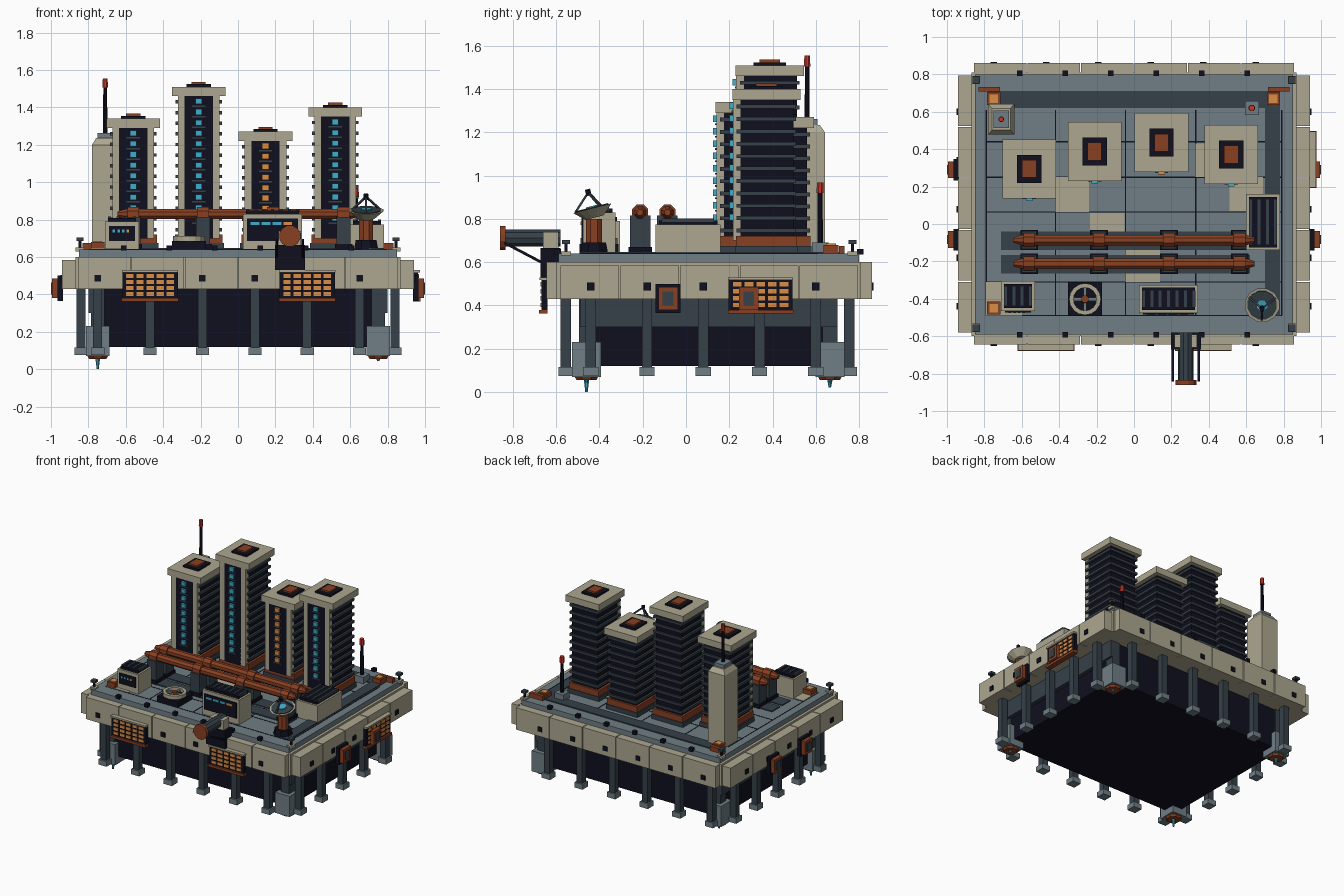
import bpy, bmesh, math
from mathutils import Vector, Matrix

if "Cube" in bpy.data.objects:
    bpy.data.objects.remove(bpy.data.objects["Cube"])


def material(name, rgb):
    m = bpy.data.materials.new(name)
    m.diffuse_color = (*rgb, 1)
    m.use_nodes = True
    m.node_tree.nodes["Principled BSDF"].inputs["Base Color"].default_value = m.diffuse_color
    return m


BEIGE = material("beige_plating", (0.42, 0.39, 0.28))
SLATE = material("slate_blue", (0.16, 0.21, 0.235))
STEEL = material("dark_steel", (0.036, 0.052, 0.066))
DARK = material("near_black_navy", (0.005, 0.005, 0.014))
RUST = material("rust", (0.25, 0.05, 0.016))
CYAN = material("cyan_glow", (0.05, 0.42, 0.60))
ORANGE = material("orange_glow", (0.70, 0.27, 0.06))
RED = material("red_beacon", (0.58, 0.035, 0.025))


def finish(name, mat, bm):
    me = bpy.data.meshes.new(name)
    bm.to_mesh(me)
    bm.free()
    me.materials.append(mat)
    ob = bpy.data.objects.new(name, me)
    bpy.context.collection.objects.link(ob)
    return ob


def boxes(name, mat, items):
    """One object from boxes given as x0, x1, y0, y1, z0, z1."""
    bm = bmesh.new()
    for x0, x1, y0, y1, z0, z1 in items:
        m = Matrix.Translation(((x0 + x1) / 2, (y0 + y1) / 2, (z0 + z1) / 2))
        m = m @ Matrix.Diagonal((x1 - x0, y1 - y0, z1 - z0, 1))
        bmesh.ops.create_cube(bm, size=1, matrix=m)
    return finish(name, mat, bm)


def box(x, y, z0, z1, w, d):
    return (x - w / 2, x + w / 2, y - d / 2, y + d / 2, z0, z1)


def rods(name, mat, items, n=8):
    """One object from cones or cylinders given as start, end, radius, end radius."""
    bm = bmesh.new()
    for a, b, r0, r1 in items:
        a, b = Vector(a), Vector(b)
        rot = (b - a).to_track_quat('Z', 'Y').to_matrix().to_4x4()
        m = Matrix.Translation((a + b) / 2) @ rot @ Matrix.Rotation(math.pi / n, 4, 'Z')
        bmesh.ops.create_cone(bm, cap_ends=True, segments=n, radius1=r0, radius2=r1,
                              depth=(b - a).length, matrix=m)
    return finish(name, mat, bm)


CY = 0.108                                   # middle of the deck in y
XS = [-0.75 + 0.28 * i for i in range(6)]    # bays along the front and back
YS = [-0.44 + 0.26 * i for i in range(5)]    # bays along the sides

# Hull and deck
boxes("hull", DARK, [(-0.77, 0.77, -0.48, 0.69, 0.12, 0.45)])
boxes("hull_side_band", STEEL, [(s * 0.775 - 0.025, s * 0.775 + 0.025, -0.49, 0.70, 0.30, 0.44) for s in (-1, 1)])
boxes("rim_core", BEIGE, [(-0.87, 0.87, -0.60, 0.81, 0.43, 0.60)])
boxes("deck", SLATE, [(-0.85, 0.85, -0.59, 0.80, 0.60, 0.64)])

# Skirt panels around the rim, with square ports
front, sides, ports = [], [], []
for i in range(6):
    x = -0.715 + 0.286 * i
    for y0, y1 in ((-0.645, -0.59), (0.80, 0.86)):
        front.append((x - 0.14, x + 0.14, y0, y1, 0.43, 0.60))
for i in range(5):
    y = CY - 0.552 + 0.276 * i
    for s in (-1, 1):
        sides.append(box(s * 0.9, y, 0.43, 0.585, 0.08, 0.27))
for x in XS:
    ports += [box(x, y, 0.47, 0.505, 0.035, 0.02) for y in (-0.643, 0.857)]
for y in YS:
    ports += [box(s * 0.938, y, 0.47, 0.505, 0.02, 0.035) for s in (-1, 1)]
boxes("skirt_panels_long", BEIGE, front)
boxes("skirt_panels_short", BEIGE, sides)
boxes("rim_ports", DARK, ports)

# Support posts with feet
posts = [(x, y) for x in XS for y in (-0.555, 0.755)]
posts += [(s * 0.84, y) for y in YS for s in (-1, 1)]
boxes("support_posts", STEEL, [box(x, y, 0.10, 0.44, 0.048, 0.048) for x, y in posts])
boxes("post_feet", SLATE, [box(x, y, 0.075, 0.115, 0.07, 0.07) for x, y in posts])

# Corner thrusters
corners = [(-0.75, -0.46, 0.0), (0.75, -0.46, 0.045), (-0.75, 0.665, 0.02), (0.75, 0.665, 0.045)]
boxes("thruster_boxes", SLATE, [box(x, y, 0.07, 0.23, 0.125, 0.135) for x, y, z in corners])
boxes("thruster_mounts", STEEL, [box(x, y, 0.23, 0.44, 0.07, 0.07) for x, y, z in corners])
rods("thruster_nozzles", RUST, [((x, y, 0.055), (x, y, 0.072), 0.05, 0.06) for x, y, z in corners])
rods("thruster_flames", CYAN, [((x, y, z), (x, y, 0.06), 0.006, 0.014) for x, y, z in corners])

# Side vents
vents = [(s, y) for s in (-1, 1) for y in (-0.083, 0.29)]
boxes("vent_backs", DARK, [box(s * 0.95, y, 0.365, 0.50, 0.03, 0.115) for s, y in vents])
boxes("vent_frames", RUST, [box(s * 0.972, y, 0.38, 0.485, 0.045, 0.09) for s, y in vents])
boxes("vent_cores", STEEL, [box(s * 0.98, y, 0.40, 0.465, 0.04, 0.05) for s, y in vents])


# Lit window bays: two on the front, one on the right
def window_bay(name, place):
    boxes(name + "_back", DARK, [place(-0.148, 0.148, 0.0, 0.022, 0.375, 0.52)])
    boxes(name + "_sill", RUST, [place(-0.152, 0.152, 0.0, 0.035, 0.362, 0.38)])
    boxes(name + "_hood", BEIGE, [place(-0.15, 0.15, 0.0, 0.032, 0.517, 0.53)])
    panes = []
    for i in range(5):
        for j in range(4):
            u, z = -0.108 + 0.054 * i, 0.392 + 0.032 * j
            panes.append(place(u - 0.02, u + 0.02, 0.02, 0.027, z, z + 0.02))
    boxes(name + "_panes", ORANGE, panes)


for name, cx in (("left_window_bay", -0.47), ("right_window_bay", 0.37)):
    window_bay(name, lambda u0, u1, d0, d1, z0, z1, cx=cx: (cx + u0, cx + u1, -0.645 - d1, -0.64 - d0, z0, z1))
window_bay("side_window_bay", lambda u0, u1, d0, d1, z0, z1: (0.935 + d0, 0.94 + d1, 0.345 + u0, 0.345 + u1, z0, z1))

# Deck plating: strips, joints and patches
boxes("deck_strips", STEEL, [(-0.78, 0.78, 0.62, 0.71, 0.635, 0.648), (0.70, 0.78, -0.49, 0.62, 0.635, 0.648),
                             (-0.71, 0.62, -0.14, -0.04, 0.635, 0.648), (-0.71, 0.62, -0.265, -0.165, 0.635, 0.648)])
joints = [box(-0.42 + 0.375 * i, 0.06, 0.638, 0.642, 0.006, 1.1) for i in range(4)]
joints += [box(0, y, 0.638, 0.642, 1.58, 0.006) for y in (-0.49, -0.31, 0.065, 0.25, 0.44)]
joints += [box(x, 0.06, 0.638, 0.642, 0.006, 1.1) for x in (-0.79, 0.79)]
boxes("deck_joints", DARK, joints)
boxes("deck_patches", BEIGE, [(-0.42, -0.24, 0.065, 0.25, 0.637, 0.645), (-0.235, -0.05, -0.06, 0.06, 0.637, 0.645),
                              (-0.045, 0.14, -0.31, -0.125, 0.637, 0.645), (0.33, 0.51, 0.25, 0.43, 0.637, 0.645),
                              (0.51, 0.69, 0.07, 0.25, 0.637, 0.645), (-0.79, -0.6, -0.49, -0.31, 0.637, 0.645)])
boxes("deck_cleats", DARK, [box(-0.61 + 0.243 * i, y, 0.635, 0.662, 0.03, 0.03)
                            for i in range(6) for y in (0.805, -0.592)])

# Lamp posts at the deck corners
lamps = [(s * 0.845, y) for s in (-1, 1) for y in (-0.555, 0.77)]
boxes("lamp_bases", BEIGE, [box(x, y, 0.63, 0.65, 0.045, 0.045) for x, y in lamps])
boxes("lamp_poles", DARK, [box(x, y, 0.64, 0.70, 0.014, 0.014) for x, y in lamps])
boxes("lamp_heads", STEEL, [box(x, y, 0.685, 0.703, 0.038, 0.038) for x, y in lamps])

# Orange deck lights with rust housings
lights = [(-0.75, 0.67), (0.745, 0.67), (-0.75, -0.45)]
boxes("deck_light_housings", RUST, [box(x, y, 0.64, 0.68, 0.07, 0.07) for x, y in lights]
      + [box(s * 0.775, 0.72, 0.64, 0.675, 0.115, 0.025) for s in (-1, 1)])
boxes("deck_light_lenses", ORANGE, [box(x, y, 0.68, 0.686, 0.045, 0.045) for x, y in lights])


# Towers: stacked floor slabs, front pilasters, lit windows and a roof cap
def tower(name, x, y, top, glow):
    base, under = 0.72, top - 0.05
    n = round((under - base) / 0.055)
    step = (under - base) / n
    boxes(name + "_plinth", STEEL, [box(x, y, 0.64, 0.675, 0.27, 0.29)])
    boxes(name + "_base_band", RUST, [box(x, y, 0.675, 0.72, 0.255, 0.28)])
    boxes(name + "_core", DARK, [box(x, y, 0.72, under, 0.22, 0.25), box(x, y - 0.13, 0.70, under, 0.15, 0.05)])
    boxes(name + "_floor_slabs", STEEL, [box(x, y, base + step * (i + 0.3), base + step * (i + 0.3) + 0.018, 0.25, 0.275)
                                         for i in range(n)])
    boxes(name + "_pilasters", BEIGE, [box(x + s * 0.09, y - 0.137, 0.70, under, 0.043, 0.036) for s in (-1, 1)])
    boxes(name + "_windows", glow, [box(x, y - 0.16, base + step * (i + 0.25), base + step * (i + 0.25) + 0.03, 0.036, 0.022)
                                    for i in range(1, n)])
    boxes(name + "_window_sills", STEEL, [box(x, y - 0.155, base + step * i, base + step * i + 0.008, 0.07, 0.012)
                                          for i in range(1, n)])
    boxes(name + "_cap", BEIGE, [box(x, y, under, top, 0.287, 0.315)])
    boxes(name + "_roof_hatch", DARK, [box(x, y, top, top + 0.014, 0.13, 0.15)])
    boxes(name + "_roof_vent", RUST, [box(x, y, top + 0.014, top + 0.026, 0.075, 0.095)])


tower("tower_far_left", -0.56, 0.295, 1.34, CYAN)
tower("tower_tall", -0.21, 0.387, 1.51, CYAN)
tower("tower_short", 0.147, 0.435, 1.27, ORANGE)
tower("tower_right", 0.52, 0.372, 1.40, CYAN)

# Antenna block with tapered top, and a second mast
AX, AY = -0.71, 0.56
antenna = boxes("antenna_block", BEIGE, [box(AX, AY, 0.64, 1.20, 0.14, 0.165)])
bm = bmesh.new()
bm.from_mesh(antenna.data)
top = [f for f in bm.faces if f.normal.z > 0.5]
ext = bmesh.ops.extrude_face_region(bm, geom=top)
verts = [v for v in ext['geom'] if isinstance(v, bmesh.types.BMVert)]
bmesh.ops.delete(bm, geom=top, context='FACES_ONLY')
for v in verts:
    v.co = Vector((AX + (v.co.x - AX) * 0.7, AY + (v.co.y - AY) * 0.7, 1.235))
bm.to_mesh(antenna.data)
bm.free()
boxes("antenna_top", SLATE, [box(AX, AY, 1.23, 1.262, 0.085, 0.095)])
boxes("mast_foot", SLATE, [box(0.63, 0.62, 0.64, 0.69, 0.075, 0.075)])
rods("mast_poles", DARK, [((AX, AY, 1.25), (AX, AY, 1.51), 0.013, 0.011),
                          ((0.63, 0.62, 0.68), (0.63, 0.62, 0.93), 0.014, 0.012)])
rods("mast_beacons", RED, [((AX, AY, 1.505), (AX, AY, 1.555), 0.016, 0.014),
                           ((0.63, 0.62, 0.92), (0.63, 0.62, 0.968), 0.018, 0.016)])

# Twin pipes on supports
PY, PX = (-0.086, -0.212), (-0.56, -0.187, 0.187, 0.565)
rods("pipes", RUST, [((-0.60, y, 0.83), (0.60, y, 0.83), 0.03, 0.03) for y in PY]
     + [((s * 0.60, y, 0.83), (s * 0.645, y, 0.83), 0.03, 0.015) for y in PY for s in (-1, 1)])
rods("pipe_collars", RUST, [((x - 0.032, y, 0.83), (x + 0.032, y, 0.83), 0.04, 0.04) for y in PY for x in PX])
boxes("pipe_supports", STEEL, [box(x, y, 0.64, 0.815, 0.075, 0.095) for x in PX for y in PY])
boxes("pipe_support_feet", DARK, [box(x, y, 0.64, 0.67, 0.095, 0.108) for x in PX for y in PY])


# Machine cabinets with slatted tops and a front screen
def cabinet(name, x0, x1, y0, y1, top, along_y=False, screen=True):
    boxes(name + "_body", BEIGE, [(x0, x1, y0, y1, 0.64, top)])
    boxes(name + "_grille", DARK, [(x0 + 0.015, x1 - 0.015, y0 + 0.015, y1 - 0.015, top, top + 0.018)])
    n = round((x1 - x0) / 0.042)
    xs = [x0 + (x1 - x0) * (i + 0.5) / n for i in range(n)]
    boxes(name + "_slats", STEEL, [(x - 0.008, x + 0.008, y0 + 0.03, y1 - 0.03, top + 0.01, top + 0.026) for x in xs])
    if screen:
        boxes(name + "_screen", DARK, [(x0 + 0.02, x1 - 0.02, y0 - 0.008, y0, 0.685, top - 0.025)])
        w = (x1 - x0 - 0.08) / 4
        marks = [(x0 + 0.04 + w * i, x0 + 0.028 + w * (i + 1), y0 - 0.012, y0 - 0.006, top - 0.058, top - 0.043)
                 for i in range(4)]
        boxes(name + "_screen_cyan", CYAN, marks[:3])
        boxes(name + "_screen_orange", ORANGE, marks[3:])


cabinet("left_cabinet", -0.71, -0.53, -0.465, -0.305, 0.79)
cabinet("control_cabinet", 0.028, 0.342, -0.475, -0.325, 0.83)
cabinet("side_cabinet", 0.60, 0.78, -0.14, 0.16, 0.775, screen=False)

# Deck fan
FX, FY = -0.262, -0.402
boxes("fan_base", DARK, [box(FX, FY, 0.64, 0.685, 0.18, 0.18)])
bm = bmesh.new()
rings = [[bm.verts.new((FX + r * math.cos(a), FY + r * math.sin(a), z))
          for a in (math.tau * i / 16 for i in range(16))]
         for r, z in ((0.085, 0.68), (0.085, 0.712), (0.062, 0.712), (0.062, 0.68))]
for k in range(4):
    for i in range(16):
        j = (i + 1) % 16
        bm.faces.new((rings[k][i], rings[k][j], rings[(k + 1) % 4][j], rings[(k + 1) % 4][i]))
bmesh.ops.recalc_face_normals(bm, faces=bm.faces)
finish("fan_ring", BEIGE, bm)
boxes("fan_blades", SLATE, [box(FX, FY, 0.687, 0.703, 0.13, 0.018), box(FX, FY, 0.688, 0.702, 0.018, 0.13)])
rods("fan_hub", RUST, [((FX, FY, 0.68), (FX, FY, 0.713), 0.024, 0.02)])

# Tilted dish on a pedestal
D = Vector((0.685, -0.43, 0.835))
up = Vector((0, -0.25, 1)).normalized()
side = Vector((1, 0, 0))
rods("dish_base", DARK, [((0.685, -0.425, 0.64), (0.685, -0.425, 0.69), 0.07, 0.06)])
rods("dish_pedestal", RUST, [((0.685, -0.425, 0.68), (0.685, -0.425, 0.80), 0.04, 0.04)])
rods("dish_bowl", BEIGE, [(D - up * 0.03, D + up * 0.015, 0.045, 0.095)], 12)
rods("dish_face", STEEL, [(D + up * 0.01, D + up * 0.02, 0.08, 0.08)], 12)
rods("dish_glow", CYAN, [(D + up * 0.015, D + up * 0.025, 0.03, 0.03)], 8)
apex = D + up * 0.09
rods("dish_struts", STEEL, [(D + up * 0.015 + Matrix.Rotation(math.tau * i / 3 + 0.5, 3, up) @ side * 0.08, apex, 0.007, 0.007)
                            for i in range(3)], 4)
rods("dish_feed", DARK, [(apex - up * 0.015, apex + up * 0.015, 0.014, 0.014)], 6)

# Outlet tube overhanging the front
OX = 0.277
boxes("outlet_bracket", DARK, [(OX - 0.08, OX + 0.08, -0.672, -0.58, 0.53, 0.665)])
boxes("outlet_block", BEIGE, [(OX - 0.06, OX + 0.06, -0.66, -0.59, 0.66, 0.74)])
rods("outlet_tube", STEEL, [((OX, -0.58, 0.712), (OX, -0.845, 0.712), 0.042, 0.042)], 10)
rods("outlet_cap", RUST, [((OX, -0.835, 0.712), (OX, -0.86, 0.712), 0.058, 0.058)], 12)
rods("outlet_struts", DARK, [((OX + s * 0.07, -0.84, 0.69), (OX + s * 0.07, -0.65, 0.59), 0.009, 0.009) for s in (-1, 1)], 4)
